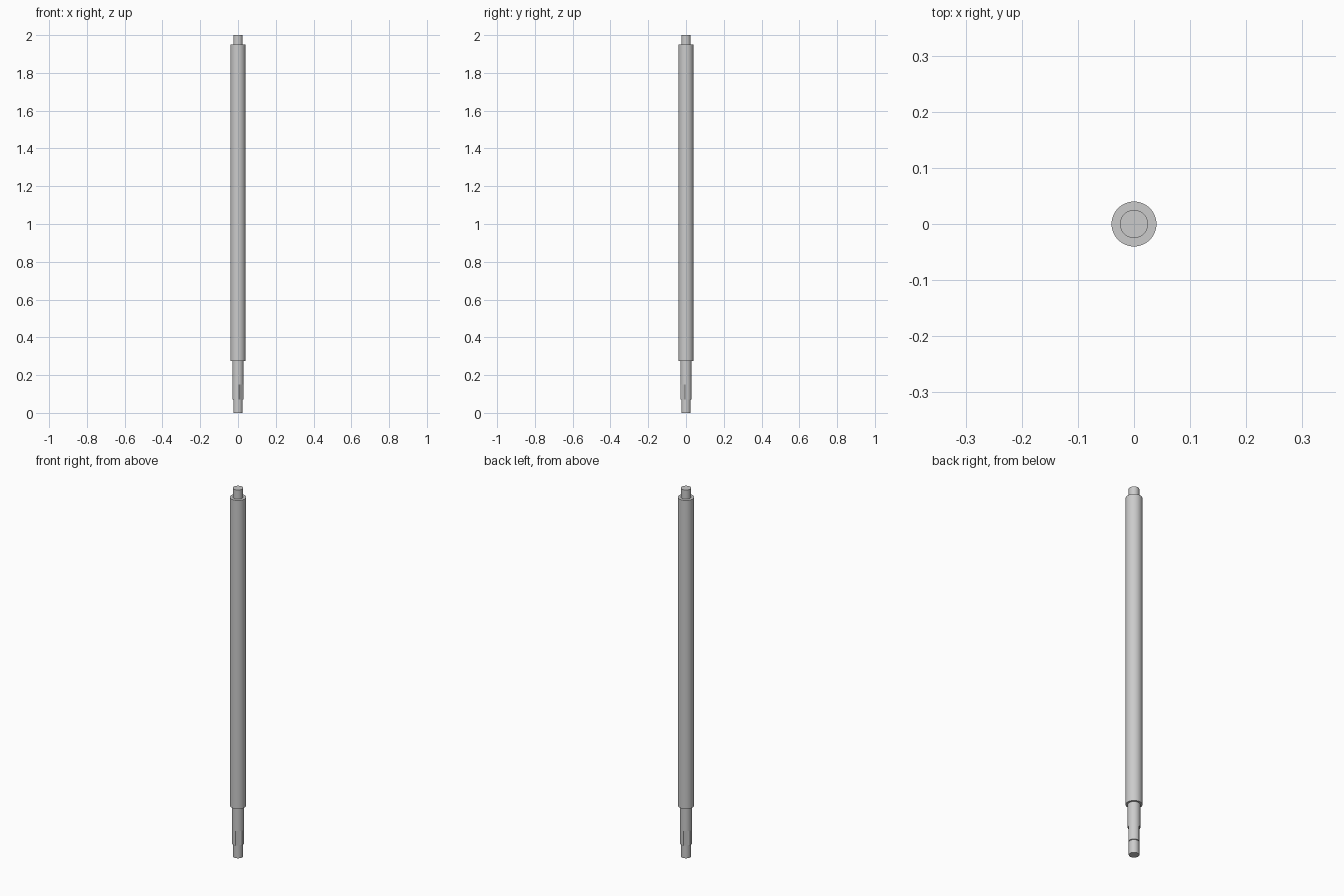
import bpy, bmesh
from math import cos, sin, pi, acos

if "Cube" in bpy.data.objects:
    bpy.data.objects.remove(bpy.data.objects["Cube"])

SIDES = 64


def finish(name, bm):
    bmesh.ops.recalc_face_normals(bm, faces=bm.faces)
    mesh = bpy.data.meshes.new(name)
    bm.to_mesh(mesh)
    bm.free()
    ob = bpy.data.objects.new(name, mesh)
    bpy.context.collection.objects.link(ob)
    bpy.ops.object.select_all(action='DESELECT')
    ob.select_set(True)
    bpy.context.view_layer.objects.active = ob
    bpy.ops.object.shade_smooth_by_angle(angle=pi / 6)
    return ob


def lathe(name, profile):
    """Turned solid from (radius, z) points, capped at both ends."""
    bm = bmesh.new()
    rings = [[bm.verts.new((r * cos(2 * pi * i / SIDES), r * sin(2 * pi * i / SIDES), z))
              for i in range(SIDES)] for r, z in profile]
    for a, b in zip(rings, rings[1:]):
        for i in range(SIDES):
            j = (i + 1) % SIDES
            bm.faces.new((a[i], a[j], b[j], b[i]))
    bm.faces.new(rings[0][::-1])
    bm.faces.new(rings[-1])
    return finish(name, bm)


def flatted_collar(name, r, flat, z0, z1, turn):
    """Round collar with two parallel flats whose normals lie at angle turn."""
    bm = bmesh.new()
    half, n = acos(flat / r), 20
    angles = [turn + k * pi + half + (pi - 2 * half) * i / n
              for k in range(2) for i in range(n + 1)]
    base = bm.faces.new([bm.verts.new((r * cos(a), r * sin(a), z0)) for a in angles])
    top = bmesh.ops.extrude_face_region(bm, geom=[base])
    bmesh.ops.translate(bm, vec=(0, 0, z1 - z0),
                        verts=[v for v in top['geom'] if isinstance(v, bmesh.types.BMVert)])
    return finish(name, bm)


# Stepped shaft: lower tip, lower neck, main body, upper tip
lathe("stepped_shaft", [(0.025, 0), (0.025, 0.15), (0.03, 0.15), (0.03, 0.275),
                        (0.04, 0.275), (0.04, 1.95), (0.025, 1.95), (0.025, 2.0)])

# Wrench flats below the lower neck, facing front right and back left
flatted_collar("flatted_collar", 0.03, 0.025, 0.07, 0.15, -pi / 4)
